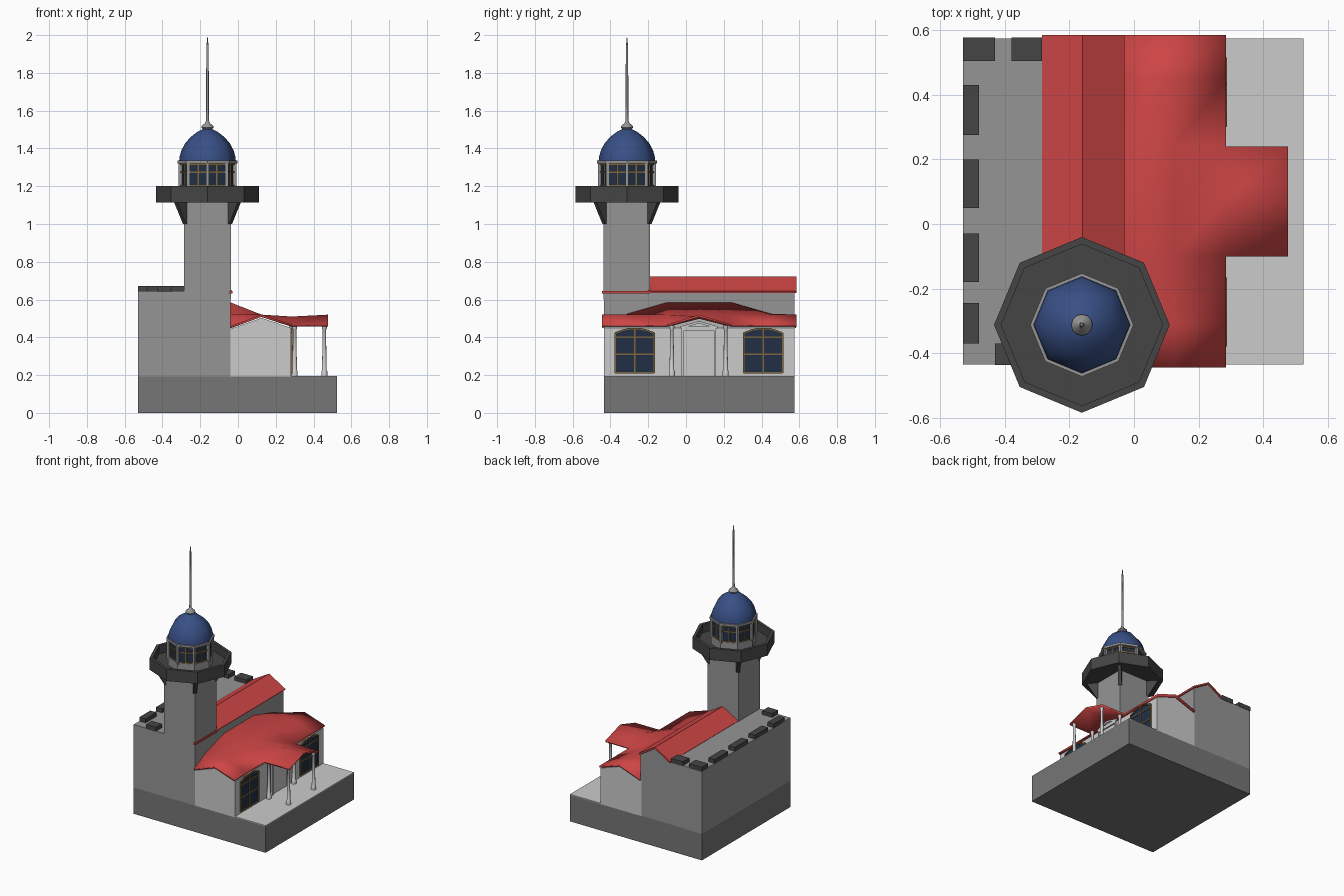
import bpy, bmesh, math
from mathutils import Vector, Matrix

if "Cube" in bpy.data.objects:
    bpy.data.objects.remove(bpy.data.objects["Cube"])


def mat(name, r, g, b):
    m = bpy.data.materials.new(name)
    m.diffuse_color = (r, g, b, 1)
    m.use_nodes = True
    m.node_tree.nodes["Principled BSDF"].inputs["Base Color"].default_value = m.diffuse_color
    return m


RED = mat("roof_red", 0.62, 0.06, 0.06)
BLUE = mat("dome_blue", 0.04, 0.08, 0.24)
GLASS = mat("glass", 0.015, 0.03, 0.06)
GOLD = mat("gold", 0.22, 0.13, 0.04)
DARK = mat("dark_stone", 0.06, 0.06, 0.06)
MID = mat("mid_stone", 0.3, 0.3, 0.3)
BASE = mat("base_stone", 0.18, 0.18, 0.18)


def finish(name, bm, material=None, smooth=None, recalc=True):
    if recalc:
        bmesh.ops.remove_doubles(bm, verts=bm.verts, dist=1e-5)
        bmesh.ops.recalc_face_normals(bm, faces=bm.faces)
    me = bpy.data.meshes.new(name)
    bm.to_mesh(me)
    bm.free()
    ob = bpy.data.objects.new(name, me)
    bpy.context.collection.objects.link(ob)
    if material:
        me.materials.append(material)
    if smooth:
        bpy.ops.object.select_all(action='DESELECT')
        ob.select_set(True)
        bpy.context.view_layer.objects.active = ob
        bpy.ops.object.shade_smooth_by_angle(angle=math.radians(smooth))
    return ob


def prism(name, pts, a, b, axis='y', material=None):
    """Extrude a profile: (x, z) along y, or (y, z) along x."""
    bm = bmesh.new()
    put = (lambda p, t: (p[0], t, p[1])) if axis == 'y' else (lambda p, t: (t, p[0], p[1]))
    lo = [bm.verts.new(put(p, a)) for p in pts]
    hi = [bm.verts.new(put(p, b)) for p in pts]
    bm.faces.new(lo)
    bm.faces.new(hi)
    for i in range(len(pts)):
        j = (i + 1) % len(pts)
        bm.faces.new((lo[i], lo[j], hi[j], hi[i]))
    return finish(name, bm, material)


def box(name, x, y, z, material=None):
    return prism(name, [(x[0], z[0]), (x[1], z[0]), (x[1], z[1]), (x[0], z[1])], *y, 'y', material)


def lathe(name, prof, cx, cy, sides=8, material=None, smooth=None):
    bm = bmesh.new()
    vs = [bm.verts.new((cx + r, cy, z)) for r, z in prof]
    es = [bm.edges.new(e) for e in zip(vs, vs[1:])]
    bmesh.ops.spin(bm, geom=vs + es, cent=(cx, cy, 0), axis=(0, 0, 1),
                   angle=2 * math.pi, steps=sides, use_merge=True)
    return finish(name, bm, material, smooth)


def bars(name, segs, r, material=None):
    """Square rods between pairs of points."""
    bm = bmesh.new()
    for p, q in segs:
        p, q = Vector(p), Vector(q)
        d = q - p
        m = Matrix.Translation((p + q) / 2) @ d.to_track_quat('Z', 'Y').to_matrix().to_4x4()
        bmesh.ops.create_cube(bm, size=1, matrix=m @ Matrix.Diagonal((2 * r, 2 * r, d.length, 1)))
    return finish(name, bm, material, recalc=False)


def sheet(name, rows, faces_skip=(), thick=0.012, smooth=None):
    """Roof sheet from rows of points, thickened downwards."""
    bm = bmesh.new()
    g = [[bm.verts.new(p) for p in row] for row in rows]
    for i in range(len(g) - 1):
        for j in range(len(g[0]) - 1):
            if (i, j) not in faces_skip:
                bm.faces.new((g[i][j], g[i + 1][j], g[i + 1][j + 1], g[i][j + 1]))
    bmesh.ops.delete(bm, geom=[v for v in bm.verts if not v.link_faces], context='VERTS')
    ob = finish(name, bm, RED, smooth, recalc=False)
    mod = ob.modifiers.new("thickness", 'SOLIDIFY')
    mod.thickness, mod.offset = thick, -1
    return ob


# base and terrace paving
box("base", (-.53, .525), (-.435, .575), (0, .193), BASE)
box("terrace", (-.04, .525), (-.435, .575), (.19, .196))

# main block with gable, its roof and the eave strip along the tower
prism("main_block", [(-.53, .19), (-.04, .19), (-.04, .635), (-.16, .708), (-.285, .645), (-.53, .645)],
      -.435, .575, 'y', MID)
sheet("main_roof", [[(x, y, z) for y in (-.2, .585)] for x, z in ((-.285, .65), (-.16, .722), (-.03, .646))])
box("eave_strip", (-.045, -.03), (-.445, -.19), (.632, .646), RED)

# merlons on the flat roof
merlons = [((-.53, -.48), y) for y in ((.275, .43), (.05, .2), (-.18, -.03), (-.37, -.245))]
merlons += [((-.53, -.43), (.505, .577)), ((-.38, -.285), (.505, .577)), ((-.43, -.35), (-.436, -.37))]
for x, y in merlons:
    box("merlon", x, y, (.64, .673), DARK)

# tower shaft, corner brackets, gallery
CX, CY = -.1615, -.3125
box("tower", (-.285, -.038), (-.437, -.19), (.6, 1.12), MID)
for sx in (-1, 1):
    for sy in (-1, 1):
        bm = bmesh.new()
        n = Vector((-sy, sx, 0)) * .008
        pts = [Vector((CX + sx * d, CY + sy * d, z)) for d, z in ((.11, 1.0), (.122, 1.0), (.17, 1.118), (.11, 1.118))]
        f = bm.faces.new([bm.verts.new(p - n) for p in pts])
        ext = bmesh.ops.extrude_face_region(bm, geom=[f], use_keep_orig=True)
        bmesh.ops.translate(bm, verts=[v for v in ext['geom'] if isinstance(v, bmesh.types.BMVert)], vec=2 * n)
        finish("gallery_bracket", bm, DARK)
lathe("gallery", [(0, 1.115), (.272, 1.115), (.272, 1.2), (.25, 1.2), (.25, 1.14), (0, 1.14)], CX, CY, 8, DARK)

# lantern room
lathe("lantern_wall", [(0, 1.13), (.15, 1.13), (.15, 1.2), (0, 1.2)], CX, CY, 8, MID)
lathe("lantern_glass", [(0, 1.19), (.14, 1.19), (.14, 1.325), (0, 1.325)], CX, CY, 8, GLASS)


def corner(i, r, z):
    a = i * math.pi / 4
    return Vector((CX + r * math.cos(a), CY + r * math.sin(a), z))


posts, gold = [], []
for i in range(8):
    posts.append((corner(i, .145, 1.19), corner(i, .145, 1.325)))
    mid = [(corner(i, .142, z) + corner(i + 1, .142, z)) / 2 for z in (1.2, 1.32)]
    gold.append(mid)
    for z in (1.203, 1.275, 1.316):
        gold.append((corner(i, .142, z), corner(i + 1, .142, z)))
bars("lantern_posts", posts, .009, MID)
bars("lantern_muntins", gold, .004, GOLD)
lathe("lantern_cornice", [(0, 1.32), (.16, 1.32), (.16, 1.336), (0, 1.336)], CX, CY, 8, MID)

# dome, finial and spire
lathe("dome", [(.15, 1.333), (.148, 1.355), (.138, 1.39), (.12, 1.425), (.09, 1.46), (.055, 1.487), (.025, 1.502), (0, 1.505)],
      CX, CY, 8, BLUE, 50)
lathe("finial", [(0, 1.497), (.022, 1.5), (.033, 1.512), (.03, 1.52), (.014, 1.533), (.008, 1.545), (0, 1.545)],
      CX, CY, 12, MID, 40)
lathe("spire", [(0, 1.54), (.008, 1.54), (.006, 1.94), (0, 2.0)], CX, CY, 8, MID, 50)

# annex walls
prism("annex", [(-.045, .19), (.28, .19), (.28, .45), (.125, .503), (-.045, .443)], -.435, .575)

# annex roof with raised middle against the wall and porch gable
ys = (-.445, -.31, -.1, .07, .24, .45, .585)
rows = [(-.04, (.46, .525, .585, .585, .585, .525, .46)),
        (.125, (.52,) * 7),
        (.285, (.468, .468, .468, .51, .468, .468, .468)),
        (.477, (.468, .468, .468, .52, .468, .468, .468))]
sheet("annex_roof", [[(x, y, z) for y, z in zip(ys, zs)] for x, zs in rows],
      [(2, 0), (2, 1), (2, 4), (2, 5)], smooth=35)

# porch columns
for x in (.3, .457):
    for y in (-.075, .21):
        lathe("porch_column", [(0, .195), (.016, .195), (.016, .222), (.012, .228), (.009, .44),
                               (.013, .446), (.013, .462), (0, .462)], x, y, 12, None, 40)

# door with frame and pediment
box("door", (.27, .284), (-.012, .148), (.196, .44))
W = .288
bars("door_frame", [((W, y, .196), (W, y, .45)) for y in (-.018, .154)] +
     [((W, -.018, .44), (W, .154, .44)), ((W, -.03, .452), (W, .068, .48)), ((W, .166, .452), (W, .068, .48)),
      ((W, -.03, .452), (W, .166, .452))], .006)
prism("pediment", [(-.03, .452), (.166, .452), (.068, .48)], .27, .286, 'x')

# arched windows
for c in (-.272, .408):
    h = .103
    arch = [(c + h * t, .447 - .024 * t * t) for t in (1, .6, .25, -.25, -.6, -1)]
    out = [(c - h, .212), (c + h, .212)] + arch
    prism("window_glass", out, .27, .283, 'x', GLASS)
    P = [(.284, y, z) for y, z in out]
    segs = list(zip(P, P[1:] + P[:1]))
    segs += [((.284, c, .212), (.284, c, .447)), ((.284, c - h, .4), (.284, c + h, .4)),
             ((.284, c - h, .31), (.284, c + h, .31))]
    bars("window_frame", segs, .004, GOLD)
